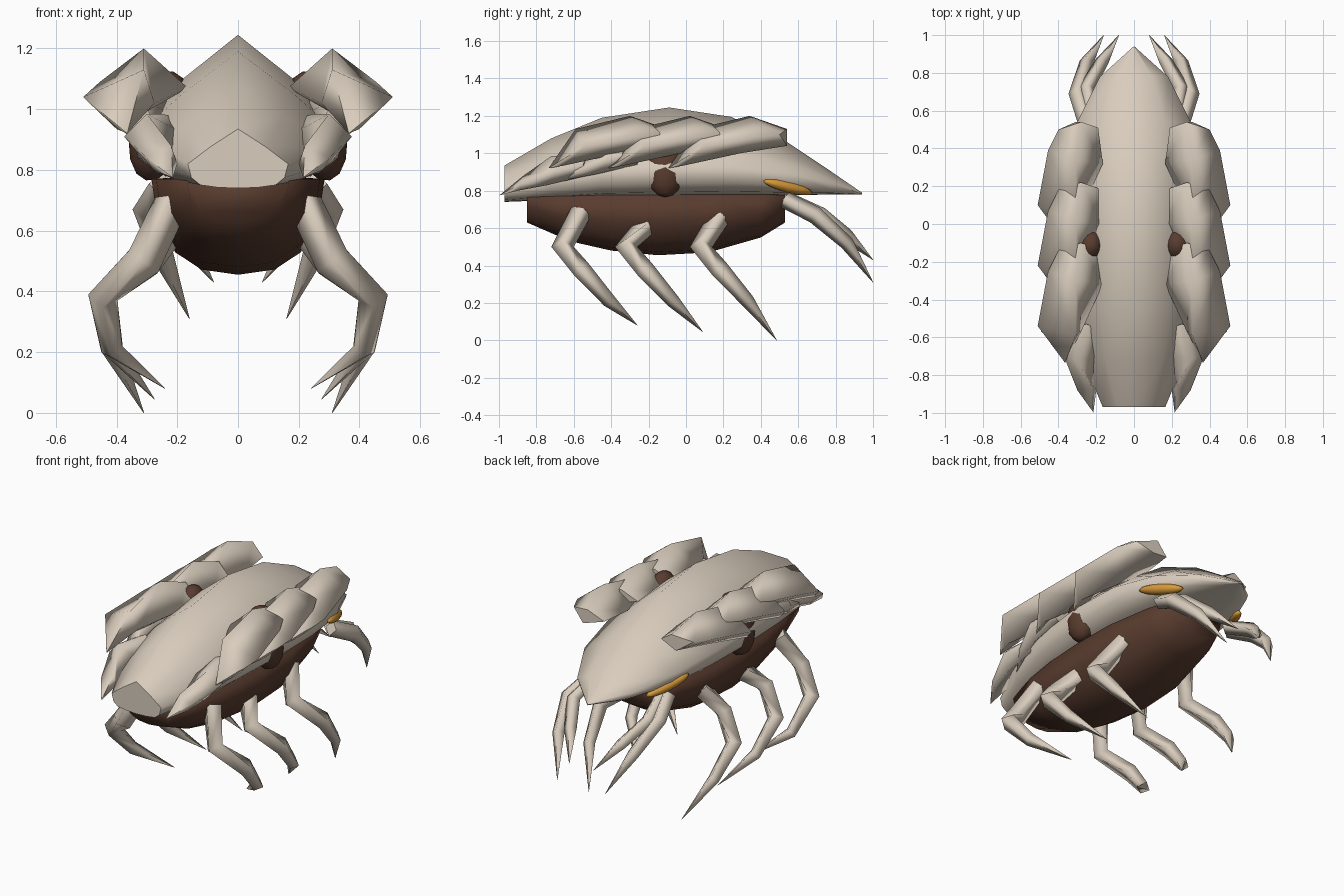
import bpy
import bmesh
from math import radians, sin, cos, pi
from mathutils import Euler, Vector

default_cube = bpy.data.objects.get("Cube")
if default_cube:
    bpy.data.objects.remove(default_cube, do_unlink=True)


def make_material(name, rgb):
    material = bpy.data.materials.new(name)
    material.use_nodes = True
    colour = (*rgb, 1.0)
    material.diffuse_color = colour
    material.node_tree.nodes["Principled BSDF"].inputs["Base Color"].default_value = colour
    return material


bone = make_material("bone shell", (0.69, 0.605, 0.505))
brown = make_material("dark brown body", (0.1, 0.045, 0.028))
amber = make_material("amber eye", (0.68, 0.32, 0.04))


def finish(bm, name, material, mirrored):
    """Turn a bmesh into a smooth object, optionally mirrored across x."""
    bmesh.ops.recalc_face_normals(bm, faces=bm.faces)
    mesh = bpy.data.meshes.new(name)
    bm.to_mesh(mesh)
    bm.free()
    mesh.materials.append(material)
    part = bpy.data.objects.new(name, mesh)
    bpy.context.collection.objects.link(part)
    bpy.ops.object.select_all(action="DESELECT")
    part.select_set(True)
    bpy.context.view_layer.objects.active = part
    bpy.ops.object.shade_smooth_by_angle(angle=radians(120), keep_sharp_edges=True)
    if mirrored:
        mirror = part.modifiers.new("mirror", "MIRROR")
        mirror.use_mirror_merge = False
    return part


def loft(name, rings, material, mirrored=False, sharp_caps=True):
    """Skin a list of equal rings and cap both ends."""
    bm = bmesh.new()
    loops = [[bm.verts.new(point) for point in ring] for ring in rings]
    count = len(loops[0])
    for near, far in zip(loops, loops[1:]):
        for i in range(count):
            j = (i + 1) % count
            bm.faces.new((near[i], near[j], far[j], far[i]))
    for cap_loop in (loops[0], loops[-1]):
        cap = bm.faces.new(cap_loop)
        for edge in cap.edges:
            edge.smooth = not sharp_caps
    return finish(bm, name, material, mirrored)


def both_sides(half):
    """Close a half section that starts and ends on the centre line."""
    return half + [(-x, y, z) for x, y, z in reversed(half[1:-1])]


def limb(name, path, widths, material):
    """Tapered four-sided limb along a bent path."""
    points = [Vector(p) for p in path]
    rings = []
    for i, (point, width) in enumerate(zip(points, widths)):
        ahead = points[min(i + 1, len(points) - 1)]
        behind = points[max(i - 1, 0)]
        axis = (ahead - behind).normalized()
        side = axis.cross(Vector((1, 0, 0))).normalized()
        up = axis.cross(side).normalized()
        rings.append([point + (side * cos(a) + up * sin(a)) * width
                      for a in (pi / 2 * k for k in range(4))])
    return loft(name, rings, material, mirrored=True)


def ellipsoid(name, centre, radii, turn, material):
    """Mirrored ellipsoid, turned by angles in degrees."""
    bm = bmesh.new()
    bmesh.ops.create_uvsphere(bm, u_segments=12, v_segments=8, radius=1)
    bmesh.ops.scale(bm, vec=radii, verts=bm.verts)
    matrix = Euler([radians(a) for a in turn]).to_matrix()
    bmesh.ops.rotate(bm, cent=(0, 0, 0), matrix=matrix, verts=bm.verts)
    bmesh.ops.translate(bm, vec=centre, verts=bm.verts)
    return finish(bm, name, material, mirrored=True)


# Back shell: y, ridge height, crease half width, crease height, underside height
shell_stations = [
    (-0.97, 0.935, 0.165, 0.82, 0.74),
    (-0.72, 1.08, 0.27, 0.88, 0.75),
    (-0.45, 1.19, 0.33, 0.92, 0.765),
    (-0.09, 1.245, 0.36, 0.935, 0.77),
    (0.24, 1.195, 0.355, 0.93, 0.775),
    (0.54, 1.06, 0.3, 0.895, 0.775),
    (0.78, 0.9, 0.18, 0.84, 0.78),
    (0.94, 0.79, 0.002, 0.785, 0.78),
]
shell_rings = []
for y, ridge, width, crease, under in shell_stations:
    drop = crease - under
    shell_rings.append(both_sides([
        (0, y, ridge),
        (width * 0.55, y, crease + (ridge - crease) * 0.49),
        (width, y, crease),
        (width * 0.93, y, under + drop * 0.43),
        (width * 0.75, y, under + drop * 0.13),
        (width * 0.4, y, under + drop * 0.03),
        (0, y, under),
    ]))
loft("back_shell", shell_rings, bone)

# Belly: y, half width, lowest height
belly_stations = [
    (-0.85, 0.17, 0.63), (-0.62, 0.235, 0.53), (-0.4, 0.27, 0.48),
    (-0.15, 0.285, 0.455), (0.12, 0.28, 0.47), (0.4, 0.235, 0.55),
    (0.53, 0.19, 0.63),
]
belly_rings = []
for y, width, low in belly_stations:
    top = 0.77
    depth = top - low
    section = [(0, y, top + 0.02), (width, y, top)]
    section += [(width * cos(radians(a)) ** 0.8, y, top - depth * sin(radians(a)) ** 0.9)
                for a in (25, 48, 70)]
    section.append((0, y, low))
    belly_rings.append(both_sides(section))
loft("belly", belly_rings, brown, sharp_caps=False)

# Large wing pods: overlapping copies of one diamond-section pod
pod_tip = Vector((0.365, -0.735, 0.92))
pod_rings = [
    [(0.31, -0.59, 1.13), (0.51, -0.54, 1.04), (0.4, -0.65, 0.935), (0.275, -0.56, 1.02)],
    [(0.31, -0.3, 1.2), (0.455, -0.25, 1.09), (0.36, -0.35, 1.0), (0.165, -0.32, 1.07)],
    [(0.28, -0.1, 1.13), (0.4, -0.14, 1.1), (0.31, -0.1, 1.04), (0.19, -0.13, 1.07)],
]
# Small shoulder pods near the blunt end of the shell
small_tip = Vector((0.215, -0.998, 0.775))
small_rings = [
    [(0.22, -0.87, 0.88), (0.3, -0.88, 0.84), (0.28, -0.9, 0.8), (0.2, -0.88, 0.82)],
    [(0.3, -0.72, 0.985), (0.375, -0.69, 0.91), (0.31, -0.74, 0.83), (0.2, -0.7, 0.93)],
    [(0.25, -0.53, 0.985), (0.34, -0.55, 0.94), (0.3, -0.53, 0.88), (0.2, -0.55, 0.97)],
]


def pod(name, tip, rings, shift):
    """Diamond-section pod whose first ring shrinks almost to a point."""
    shift = Vector(shift)
    moved = [[Vector(p) + shift for p in ring] for ring in rings]
    point = tip + shift
    start = [point.lerp(p, 0.004) for p in moved[0]]
    return loft(name, [start] + moved, bone, mirrored=True)


for label, offset in (("front", 0), ("middle", 0.32), ("rear", 0.64)):
    pod(label + "_wing_pod", pod_tip, pod_rings, (0, offset, 0))
pod("shoulder_pod", small_tip, small_rings, (0, 0, 0))
pod("second_shoulder_pod", small_tip, small_rings, (0.035, 0.27, 0.06))

# Leaning joint knob that shows above and below the shell rim
ellipsoid("wing_joint", (0.258, -0.11, 0.945), (0.095, 0.115, 0.185), (0, -14, 0), brown)

# Eyes tucked beneath the pointed end, following its taper
ellipsoid("eye", (0.258, 0.545, 0.82), (0.035, 0.145, 0.03), (-13, 0, 22), amber)

# Walking legs: label, knee y, hip height, foot x, foot y, foot z
for label, knee, hip, foot_x, foot_y, foot_z in (
    ("front", -0.66, 0.69, 0.24, -0.26, 0.08),
    ("middle", -0.32, 0.61, 0.275, 0.09, 0.045),
    ("rear", 0.08, 0.66, 0.31, 0.485, 0),
):
    path = [(0.22, knee + 0.1, hip), (0.31, knee, 0.5), (0.445, knee + 0.1, 0.38),
            (0.415, knee + 0.25, 0.21), (foot_x, foot_y, foot_z)]
    limb(label + "_leg", path, (0.058, 0.06, 0.05, 0.037, 0.001), bone)

# Paired feelers beneath the pointed end
limb("outer_feeler", [(0.25, 0.53, 0.75), (0.3, 0.69, 0.67), (0.25, 0.86, 0.52),
                      (0.16, 1.0, 0.31)], (0.045, 0.047, 0.038, 0.001), bone)
limb("inner_feeler", [(0.22, 0.55, 0.75), (0.25, 0.72, 0.67), (0.17, 0.86, 0.56),
                      (0.08, 1.0, 0.43)], (0.04, 0.043, 0.037, 0.001), bone)
